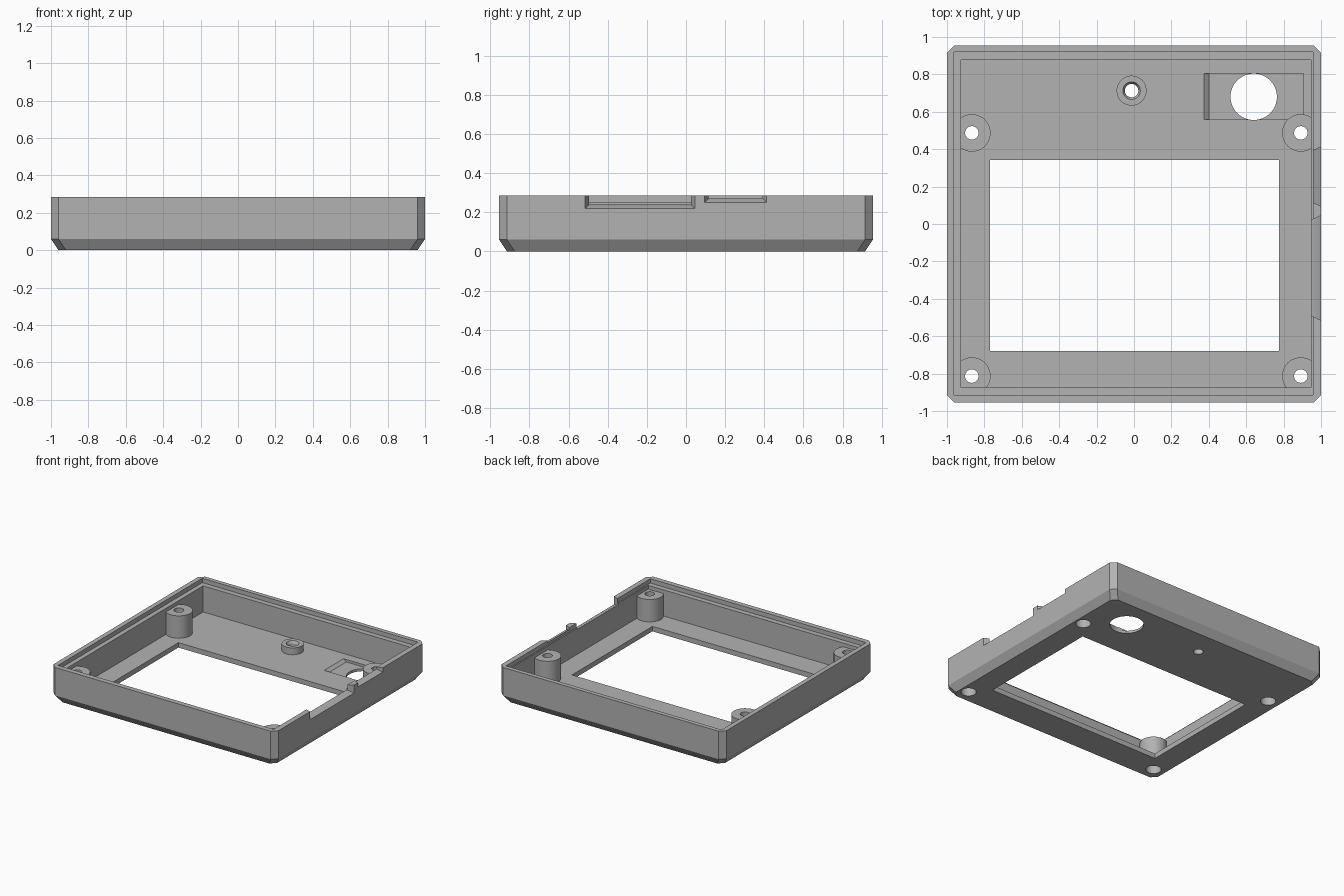
import bpy, bmesh, math
from mathutils import Vector

if "Cube" in bpy.data.objects:
    bpy.data.objects.remove(bpy.data.objects["Cube"])

grey = bpy.data.materials.new("plain_grey")
grey.use_nodes = True
grey.diffuse_color = (0.45, 0.45, 0.45, 1)
grey.node_tree.nodes["Principled BSDF"].inputs["Base Color"].default_value = (0.45, 0.45, 0.45, 1)


def loft(name, rings):
    """Closed solid skinned through equal-sized rings of points."""
    bm = bmesh.new()
    loops = [[bm.verts.new(p) for p in ring] for ring in rings]
    n = len(loops[0])
    for a, b in zip(loops, loops[1:]):
        for i in range(n):
            j = (i + 1) % n
            bm.faces.new((a[i], a[j], b[j], b[i]))
    bm.faces.new(loops[0])
    bm.faces.new(loops[-1])
    bmesh.ops.recalc_face_normals(bm, faces=bm.faces)
    mesh = bpy.data.meshes.new(name)
    bm.to_mesh(mesh)
    bm.free()
    mesh.materials.append(grey)
    obj = bpy.data.objects.new(name, mesh)
    bpy.context.collection.objects.link(obj)
    return obj


def rect(x0, x1, y0, y1, z):
    return [Vector(p) for p in ((x0, y0, z), (x1, y0, z), (x1, y1, z), (x0, y1, z))]


def box(name, x0, x1, y0, y1, z0, z1):
    return loft(name, [rect(x0, x1, y0, y1, z) for z in (z0, z1)])


def clipped_rect(hx, hy, c, z):
    pts = [(hx, hy - c), (hx - c, hy), (c - hx, hy), (-hx, hy - c),
           (-hx, c - hy), (c - hx, -hy), (hx - c, -hy), (hx, c - hy)]
    return [Vector((x, y, z)) for x, y in pts]


def turned(name, x, y, profile, sides=64):
    """Round solid from (radius, height) pairs."""
    angles = [2 * math.pi * i / sides for i in range(sides)]
    return loft(name, [[Vector((x + r * math.cos(a), y + r * math.sin(a), z))
                        for a in angles] for r, z in profile])


def combine(target, tool, operation):
    mod = target.modifiers.new("combine", "BOOLEAN")
    mod.operation, mod.solver, mod.object = operation, "EXACT", tool
    bpy.context.view_layer.update()
    graph = bpy.context.evaluated_depsgraph_get()
    mesh = bpy.data.meshes.new_from_object(target.evaluated_get(graph))
    target.modifiers.clear()
    target.data = mesh
    bpy.data.objects.remove(tool)


TOP, FLOOR, LEDGE, POST_TOP = 0.285, 0.04, 0.25, 0.22

# Outer block with clipped corners and a chamfered underside
case = loft("case_frame", [clipped_rect(0.96, 0.915, 0.04, 0),
                           clipped_rect(1, 0.955, 0.04, 0.06),
                           clipped_rect(1, 0.955, 0.04, TOP)])

# Cavity, rim recess and screen window
combine(case, box("cavity", -0.925, 0.947, -0.873, 0.878, FLOOR, 0.4), "DIFFERENCE")
combine(case, box("rim_recess", -0.962, 0.957, -0.914, 0.92, LEDGE, 0.4), "DIFFERENCE")
combine(case, box("window", -0.77, 0.775, -0.68, 0.342, -0.1, 0.1), "DIFFERENCE")

# Shallow pocket with one sloped end, and its round opening
pocket = loft("pocket", [rect(0.40, 0.905, 0.56, 0.805, 0.02),
                         rect(0.375, 0.905, 0.56, 0.805, FLOOR),
                         rect(0.375, 0.905, 0.56, 0.805, 0.06)])
combine(case, pocket, "DIFFERENCE")
combine(case, turned("round_opening", 0.64, 0.68, [(0.124, -0.1), (0.124, 0.1)]), "DIFFERENCE")

# Flared notches in the left wall
for y0, y1, z in ((-0.515, 0.045, 0.22), (0.095, 0.412, 0.25)):
    rings = []
    for x, grow in ((0.93, -0.02), (0.957, -0.02), (1, 0), (1.043, 0.02)):
        a, b, low = y0 - grow, y1 + grow, z - grow
        rings.append([Vector((x, a, low)), Vector((x, b, low)),
                      Vector((x, b, 0.4)), Vector((x, a, 0.4))])
    combine(case, loft("notch", rings), "DIFFERENCE")

# Screw posts merged into the walls, drilled and counterbored from below
for x in (-0.867, 0.892):
    for y in (-0.813, 0.487):
        post = turned("post", x, y, [(0.1, 0.03), (0.1, POST_TOP)])
        combine(post, box("post_limit", -0.95, 0.97, -0.9, 0.9, 0, 0.4), "INTERSECT")
        combine(case, post, "UNION")
        drill = turned("drill", x, y, [(0.056, -0.1), (0.056, 0.08), (0.036, 0.08), (0.036, 0.4)])
        combine(case, drill, "DIFFERENCE")

# Small boss with a countersunk hole
combine(case, turned("boss", -0.013, 0.713, [(0.08, 0.03), (0.08, 0.095)]), "UNION")
combine(case, turned("boss_drill", -0.013, 0.713,
                     [(0.036, -0.1), (0.036, 0.075), (0.047, 0.095), (0.047, 0.2)]), "DIFFERENCE")

bpy.ops.object.select_all(action="DESELECT")
case.select_set(True)
bpy.context.view_layer.objects.active = case
bpy.ops.object.shade_smooth_by_angle(angle=math.radians(25))
